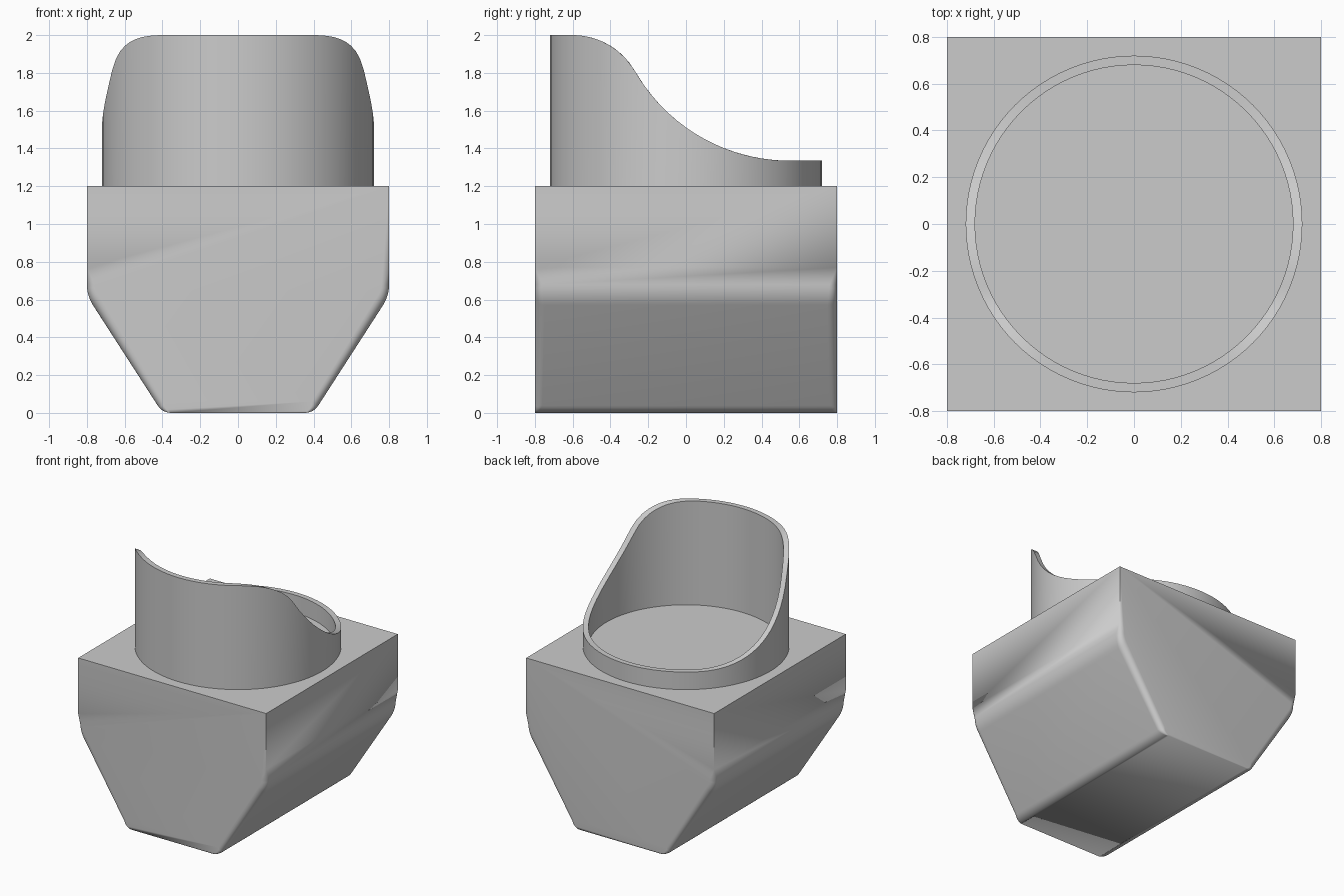
import bpy
import bmesh
from math import sin, cos, tan, pi, sqrt, asin, atan2, radians

cube = bpy.data.objects.get("Cube")
if cube:
    bpy.data.objects.remove(cube, do_unlink=True)

grey = bpy.data.materials.new("plain_grey")
grey.use_nodes = True
COLOUR = (0.6, 0.6, 0.6, 1)
grey.diffuse_color = COLOUR
grey.node_tree.nodes["Principled BSDF"].inputs["Base Color"].default_value = COLOUR


def finish(bm, name, angle):
    bmesh.ops.remove_doubles(bm, verts=bm.verts[:], dist=1e-5)
    bmesh.ops.recalc_face_normals(bm, faces=bm.faces[:])
    mesh = bpy.data.meshes.new(name)
    bm.to_mesh(mesh)
    bm.free()
    mesh.materials.append(grey)
    obj = bpy.data.objects.new(name, mesh)
    bpy.context.collection.objects.link(obj)
    bpy.ops.object.select_all(action='DESELECT')
    obj.select_set(True)
    bpy.context.view_layer.objects.active = obj
    bpy.ops.object.shade_smooth_by_angle(angle=radians(angle))


# Base block: half profile with rounded bends, swept with a corner radius that fades out
HALF, TOP, BEND, FOOT = 0.8, 1.2, 0.62, 0.4
STEPS = 6
slope = atan2(HALF - FOOT, BEND)      # lean of the slanted side from vertical


def half_profile():
    """Rows of x, z, direction angle below horizontal, corner radius."""
    rows = [(HALF, TOP, 0, 0), (HALF, 0.77, 0, 0)]
    # upper bend
    r = 0.2
    cx, cz = HALF - r, BEND + r * tan(slope / 2)
    for i in range(STEPS + 1):
        a = slope * i / STEPS
        rows.append((cx + r * cos(a), cz - r * sin(a), a, 0.04 + 0.01 * i / STEPS))
    # lower bend
    r = 0.085
    cx, cz = FOOT - r * tan((pi / 2 - slope) / 2), r
    for i in range(STEPS + 1):
        a = slope + (pi / 2 - slope) * i / STEPS
        rows.append((cx + r * cos(a), r - r * sin(a), a, 0.04 * (1 - i / STEPS)))
    return rows


bm = bmesh.new()
edges = {}
for side in (-1, 1):
    grid = []
    for x, z, a, r in half_profile():
        arc = []
        for k in range(STEPS + 1):
            t = pi / 2 * k / STEPS
            inset = r * (1 - sin(t))
            arc.append((x - inset * cos(a), HALF - r + r * cos(t), z + inset * sin(a)))
        points = arc + [(px, -py, pz) for px, py, pz in reversed(arc)]
        grid.append([bm.verts.new((side * px, py, pz)) for px, py, pz in points])
    for upper, lower in zip(grid, grid[1:]):
        for j in range(len(upper) - 1):
            bm.faces.new((upper[j], upper[j + 1], lower[j + 1], lower[j]))
    edges[side] = grid
for col in (0, -1):                   # back and front walls
    bm.faces.new([row[col] for row in edges[-1]] + [row[col] for row in reversed(edges[1])])
for row in (0, -1):                   # top and underside
    left, right = edges[-1][row], edges[1][row]
    bm.faces.new((left[0], left[-1], right[-1], right[0]))
finish(bm, "base_block", 30)

# Collar: round wall whose rim sweeps from a tall front down to a low back
HIGH, LOW, Y_HIGH, Y_LOW = 2.0, 1.335, -0.6, 0.55
R_HIGH = 0.38
turn = 2 * atan2(HIGH - LOW, Y_LOW - Y_HIGH)
R_LOW = (Y_LOW - Y_HIGH) / sin(turn) - R_HIGH


def rim_height(y):
    if y <= Y_HIGH:
        return HIGH
    if y >= Y_LOW:
        return LOW
    if y < Y_HIGH + R_HIGH * sin(turn):
        return HIGH - R_HIGH + sqrt(R_HIGH ** 2 - (y - Y_HIGH) ** 2)
    return LOW + R_LOW - sqrt(R_LOW ** 2 - (Y_LOW - y) ** 2)


OUTER, INNER, SIDES = 0.72, 0.68, 96
bm = bmesh.new()
rings = []
for i in range(SIDES):
    a = 2 * pi * i / SIDES
    s, c = sin(a), cos(a)
    rim = rim_height(OUTER * s)
    loop = [(OUTER, TOP), (OUTER, rim), (INNER, rim_height(INNER * s)), (INNER, TOP)]
    rings.append([bm.verts.new((r * c, r * s, z)) for r, z in loop])
for i in range(SIDES):
    here, there = rings[i], rings[(i + 1) % SIDES]
    for j in range(4):
        k = (j + 1) % 4
        bm.faces.new((here[j], there[j], there[k], here[k]))
finish(bm, "collar", 30)
